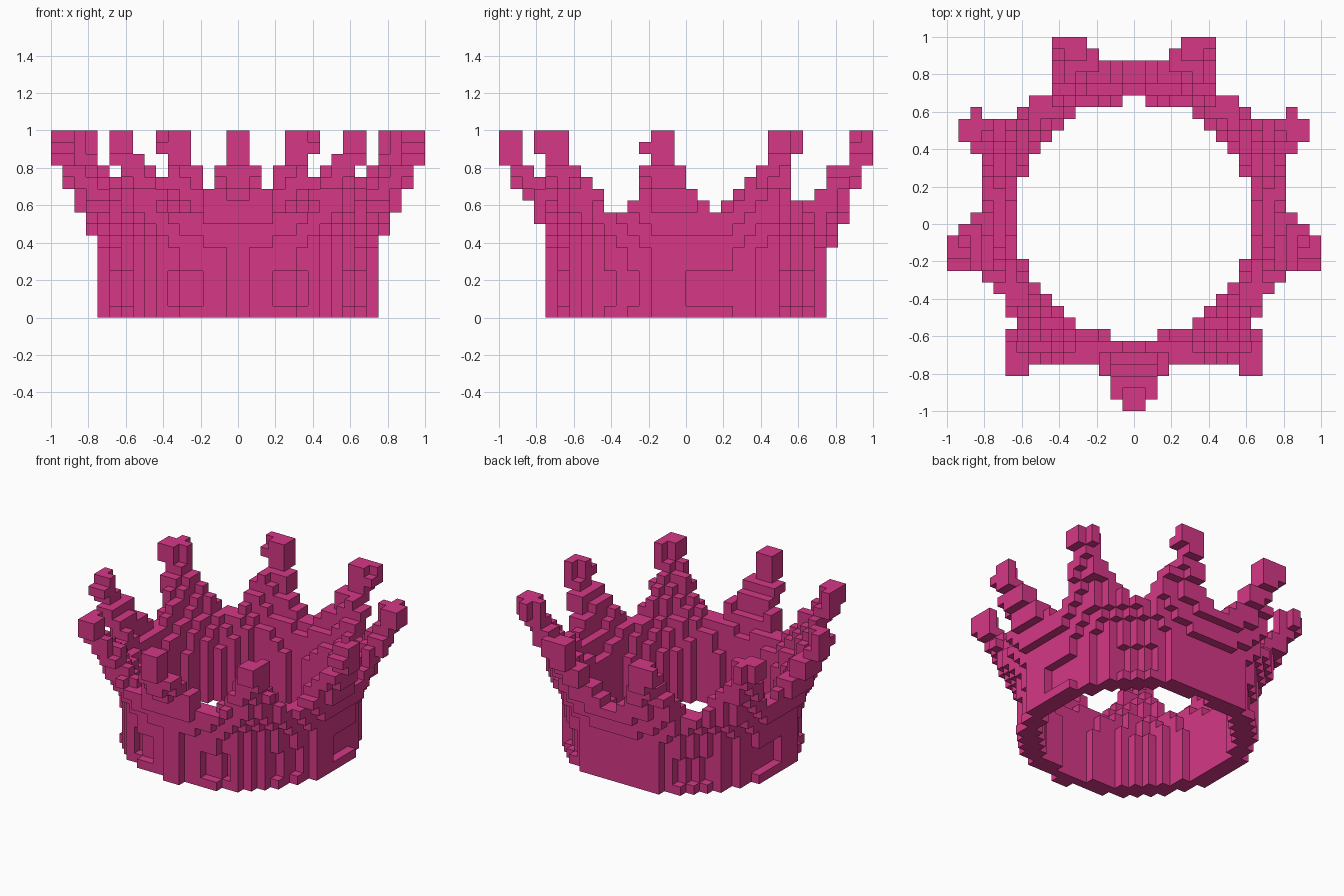
import bpy, bmesh, math
from mathutils import Vector

if "Cube" in bpy.data.objects:
    bpy.data.objects.remove(bpy.data.objects["Cube"], do_unlink=True)

S = 1 / 16           # block size
CY = 0.03            # ring axis offset in y
POINTS = 9           # points around the rim, first one at the front
FLARE = 8            # first layer whose wall bulges towards the points
BAND_TOP = 9         # layers in the solid band

# Per-layer profile: outer reach and inner radius
OUTER = [0.7495] * 6 + [0.77, 0.805, 0.855, 0.88, 0.885, 0.945, 0.962, 1.01, 1.05, 1.05]
INNER = [0.632] * 6 + [0.645, 0.66, 0.69, 0.74, 0.76, 0.79, 0.82, 0.885, 0.92, 0.92]
# Half-width of each point, for the layers above the band
HALF_WIDTH = [0.20, 0.17, 0.125, 0.10, 0.075, 0.09, 0.075]

pink = bpy.data.materials.new("raspberry pink")
pink.use_nodes = True
colour = (0.66, 0.039, 0.237, 1)
pink.diffuse_color = colour
bsdf = pink.node_tree.nodes["Principled BSDF"]
bsdf.inputs["Base Color"].default_value = colour
bsdf.inputs["Roughness"].default_value = 0.8


def is_filled(i, j, k):
    """Round flared ring, cut into tapering points above the band."""
    x, y = (i + 0.5) * S, (j + 0.5) * S - CY
    step = math.tau / POINTS
    angle = math.atan2(y, x) + math.pi / 2
    off = abs(angle - round(angle / step) * step)
    r = math.hypot(x, y)
    along, across = r * math.cos(off), r * math.sin(off)
    reach = r if k < FLARE else along + 0.25 * across
    if r < INNER[k] or reach > OUTER[k]:
        return False
    # Shallow recesses low on the band, between the points
    if 1 <= k <= 3 and r > 0.71 and r * math.sin(step / 2 - off) < 0.13:
        return False
    return k < BAND_TOP or across <= HALF_WIDTH[k - BAND_TOP]


# Fill one half and mirror it across x
cells = set()
for k in range(16):
    for j in range(-16, 16):
        for i in range(16):
            if is_filled(i, j, k):
                cells |= {(i, j, k), (-1 - i, j, k)}


def build_blocks(name, part):
    """Outside faces of a group of blocks as one flat-shaded mesh."""
    bm = bmesh.new()
    for cell in part:
        centre = Vector(cell) + Vector((0.5, 0.5, 0.5))
        for axis in range(3):
            for sign in (-1, 1):
                neighbour = list(cell)
                neighbour[axis] += sign
                if tuple(neighbour) in cells:
                    continue
                n, u, v = Vector(), Vector(), Vector()
                n[axis] = 0.5 * sign
                u[(axis + 1) % 3] = 0.5
                v[(axis + 2) % 3] = 0.5 * sign
                corners = (-u - v, u - v, u + v, v - u)
                bm.faces.new([bm.verts.new((centre + n + c) * S) for c in corners])
    bmesh.ops.remove_doubles(bm, verts=bm.verts, dist=S * 0.01)
    mesh = bpy.data.meshes.new(name)
    bm.to_mesh(mesh)
    bm.free()
    mesh.materials.append(pink)
    obj = bpy.data.objects.new(name, mesh)
    bpy.context.collection.objects.link(obj)


# Lower band, then the ring of points standing on it
build_blocks("crown_band", sorted(c for c in cells if c[2] < BAND_TOP))
build_blocks("crown_points", sorted(c for c in cells if c[2] >= BAND_TOP))
